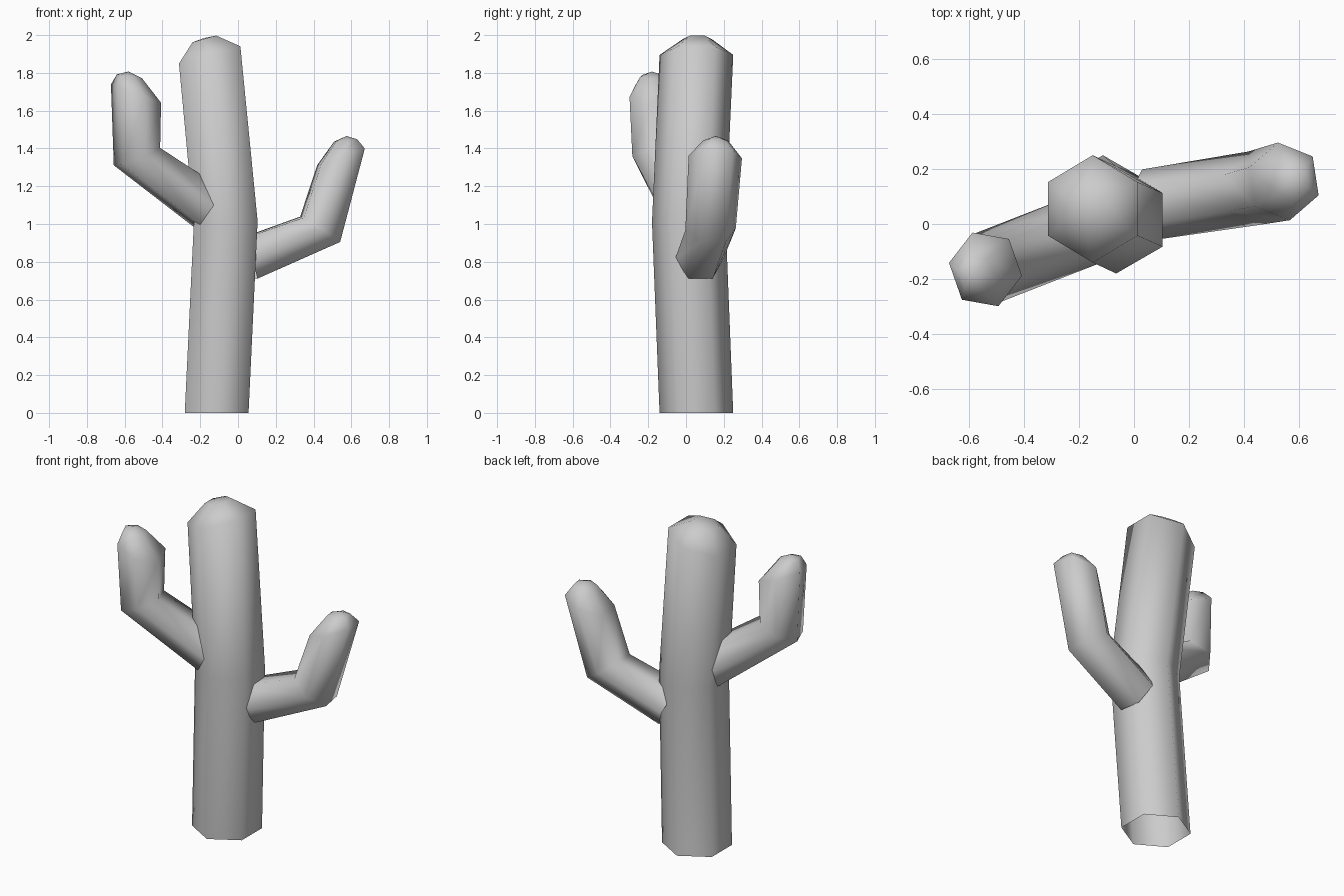
import bpy, bmesh
from math import cos, sin, tau
from mathutils import Vector

if "Cube" in bpy.data.objects:
    bpy.data.objects.remove(bpy.data.objects["Cube"])

SIDES = 6


def tube(name, side, rings, apex):
    """Open-bottomed hexagonal tube through (centre, axis, radius) rings, closed at the apex."""
    bm = bmesh.new()
    loops = []
    for centre, axis, radius in rings:
        n = Vector(axis).normalized()
        s = Vector(side)
        s = (s - n * s.dot(n)).normalized()
        u = n.cross(s)
        loops.append([bm.verts.new(Vector(centre) + radius * (cos(tau * i / SIDES) * s + sin(tau * i / SIDES) * u))
                      for i in range(SIDES)])
    tip = bm.verts.new(apex)
    for i in range(SIDES):
        j = (i + 1) % SIDES
        for a, b in zip(loops, loops[1:]):
            bm.faces.new((a[i], a[j], b[j], b[i]))
        bm.faces.new((loops[-1][i], loops[-1][j], tip))
    for f in bm.faces:
        f.smooth = True
    mesh = bpy.data.meshes.new(name)
    bm.to_mesh(mesh)
    bm.free()
    obj = bpy.data.objects.new(name, mesh)
    bpy.context.collection.objects.link(obj)
    return obj


# Trunk with a slight bend and a rounded, tilted top
tube("trunk", (0, 1, 0), [
    ((-0.113, 0.055, 0), (0, 0, 1), 0.195),
    ((-0.065, 0.015, 1.01), (-0.03, 0, 1), 0.195),
    ((-0.15, 0.055, 1.895), (-0.27, 0, 0.96), 0.195),
    ((-0.178, 0.06, 1.98), (-0.27, 0, 0.96), 0.075),
], (-0.178, 0.06, 1.985))

# Left arm, higher on the trunk
tube("left_arm", (0.37, -0.93, 0), [
    ((-0.15, -0.01, 1.08), (-0.8, -0.32, 0.58), 0.133),
    ((-0.535, -0.16, 1.357), (-0.37, -0.12, 0.93), 0.133),
    ((-0.54, -0.165, 1.69), (0.34, 0.0, 0.94), 0.143),
    ((-0.575, -0.18, 1.782), (0.15, 0, 1), 0.068),
], (-0.58, -0.18, 1.807))

# Right arm, lower on the trunk
tube("right_arm", (0.17, -0.985, 0), [
    ((0.05, 0.07, 0.815), (0.91, 0.15, 0.4), 0.13),
    ((0.435, 0.13, 0.972), (0.55, 0.05, 0.83), 0.135),
    ((0.545, 0.155, 1.355), (-0.33, 0, 0.94), 0.143),
    ((0.57, 0.158, 1.442), (-0.1, 0, 1), 0.066),
], (0.575, 0.158, 1.466))
